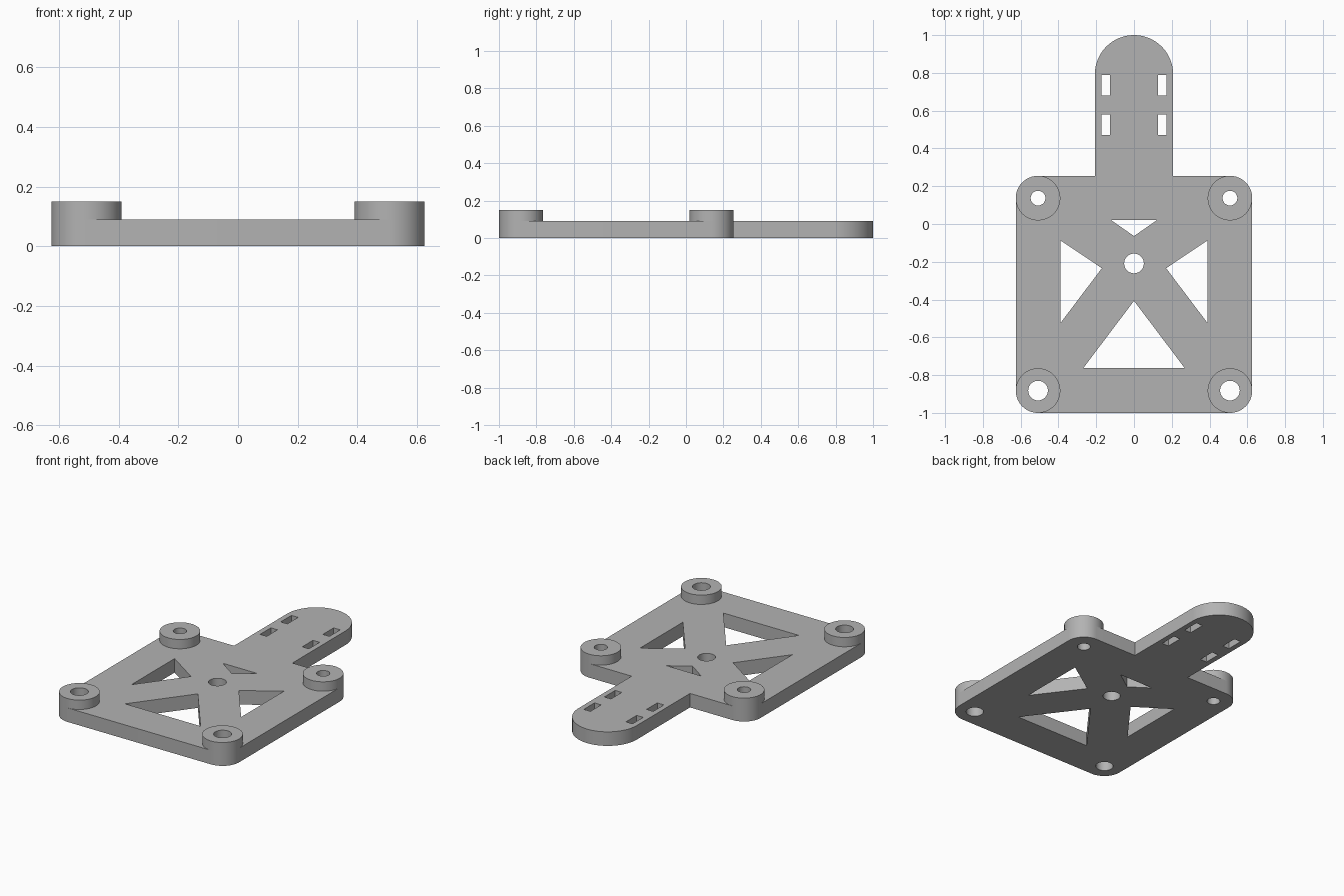
import bpy, bmesh, math

if "Cube" in bpy.data.objects:
    bpy.data.objects.remove(bpy.data.objects["Cube"])

PLATE_H, BOSS_H = 0.09, 0.15
CX, Y_BACK, Y_FRONT, R = 0.508, 0.137, -0.882, 0.118   # corner boss layout
TW, TC = 0.207, 0.793                                   # tongue half width, arc centre

grey = bpy.data.materials.new("plain grey")
grey.diffuse_color = (0.45, 0.45, 0.45, 1)
grey.use_nodes = True
grey.node_tree.nodes["Principled BSDF"].inputs["Base Color"].default_value = grey.diffuse_color


def arc(x, y, r, a0, a1, n):
    """Points on an arc, angles in degrees, both ends included."""
    return [(x + r * math.cos(math.radians(a0 + (a1 - a0) * i / n)),
             y + r * math.sin(math.radians(a0 + (a1 - a0) * i / n))) for i in range(n + 1)]


def circle(x, y, r, n=64):
    return arc(x, y, r, 0, 360, n)[:-1]


def flat_part(name, loops, z0, z1):
    """Extrude a filled outline (first loop) with holes (other loops)."""
    cu = bpy.data.curves.new(name, 'CURVE')
    cu.dimensions, cu.fill_mode = '2D', 'BOTH'
    cu.extrude = (z1 - z0) / 2
    for pts in loops:
        sp = cu.splines.new('POLY')
        sp.points.add(len(pts) - 1)
        for p, (x, y) in zip(sp.points, pts):
            p.co = (x, y, 0, 1)
        sp.use_cyclic_u = True
    tmp = bpy.data.objects.new(name + "_outline", cu)
    bpy.context.collection.objects.link(tmp)
    me = bpy.data.meshes.new_from_object(tmp.evaluated_get(bpy.context.evaluated_depsgraph_get()))
    bpy.data.objects.remove(tmp)
    # weld caps to walls
    bm = bmesh.new()
    bm.from_mesh(me)
    bmesh.ops.remove_doubles(bm, verts=bm.verts, dist=1e-5)
    bmesh.ops.translate(bm, verts=bm.verts, vec=(0, 0, (z0 + z1) / 2))
    bmesh.ops.recalc_face_normals(bm, faces=bm.faces)
    bm.to_mesh(me)
    bm.free()
    me.materials.clear()
    me.materials.append(grey)
    ob = bpy.data.objects.new(name, me)
    bpy.context.collection.objects.link(ob)
    bpy.ops.object.select_all(action='DESELECT')
    ob.select_set(True)
    bpy.context.view_layer.objects.active = ob
    bpy.ops.object.shade_smooth_by_angle(angle=math.radians(30))
    return ob


# plate outline: rounded square with a round-ended tongue at the back
yb = Y_BACK + R
outline = (arc(CX, Y_FRONT, R, -90, 0, 16) + arc(CX, Y_BACK, R, 0, 90, 16)
           + [(TW, yb)] + arc(0, TC, TW, 0, 180, 48) + [(-TW, yb)]
           + arc(-CX, Y_BACK, R, 90, 180, 16) + arc(-CX, Y_FRONT, R, 180, 270, 16))

# screw holes at the corners: wider at the front
mounts = [(s * CX, y, r) for s in (-1, 1) for y, r in ((Y_BACK, 0.039), (Y_FRONT, 0.052))]
holes = [circle(x, y, r) for x, y, r in mounts]

# centre hole and triangular windows between the braces
holes.append(circle(0, -0.209, 0.052))
holes.append([(-0.122, 0.021), (0, -0.064), (0.122, 0.021)])
holes.append([(-0.268, -0.762), (0.268, -0.762), (0, -0.407)])
for s in (-1, 1):
    holes.append([(s * 0.389, -0.087), (s * 0.17, -0.234), (s * 0.389, -0.524)])
    # strap slots in the tongue
    for y0 in (0.471, 0.68):
        holes.append([(s * 0.126, y0), (s * 0.173, y0),
                      (s * 0.173, y0 + 0.109), (s * 0.126, y0 + 0.109)])

flat_part("base_plate", [outline] + holes, 0, PLATE_H)

# raised bosses around the screw holes
for x, y, r in mounts:
    name = ("back" if y > 0 else "front") + ("_right" if x > 0 else "_left") + "_boss"
    flat_part(name, [circle(x, y, R), circle(x, y, r)], PLATE_H, BOSS_H)
